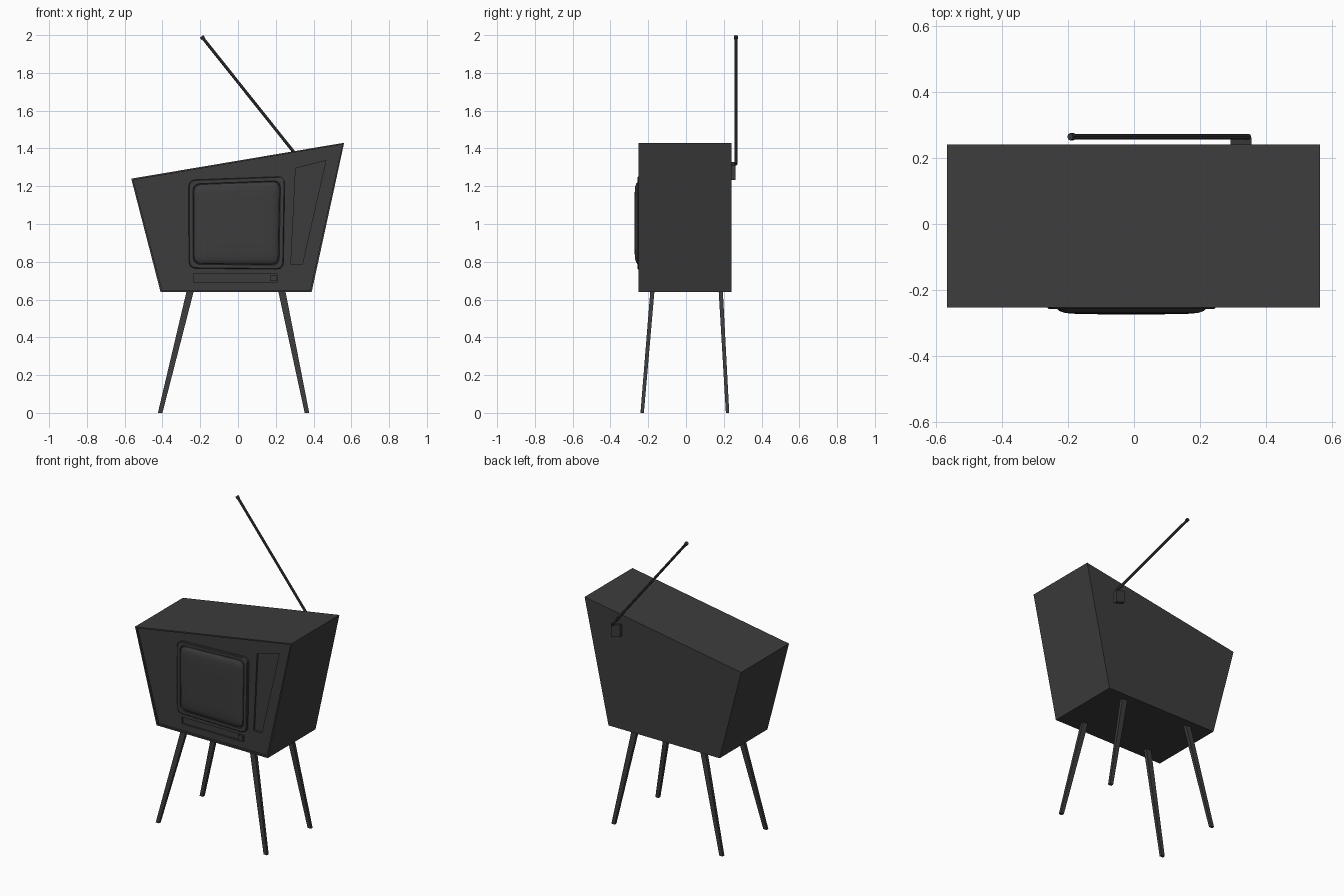
import bpy, bmesh, math
from mathutils import Vector

if "Cube" in bpy.data.objects:
    bpy.data.objects.remove(bpy.data.objects["Cube"])

dark = bpy.data.materials.new("dark_grey")
dark.diffuse_color = (0.045, 0.045, 0.045, 1)
dark.use_nodes = True
dark.node_tree.nodes["Principled BSDF"].inputs["Base Color"].default_value = dark.diffuse_color


def make_object(name, bm, smooth=False):
    bmesh.ops.recalc_face_normals(bm, faces=bm.faces)
    mesh = bpy.data.meshes.new(name)
    bm.to_mesh(mesh)
    bm.free()
    obj = bpy.data.objects.new(name, mesh)
    bpy.context.collection.objects.link(obj)
    mesh.materials.append(dark)
    if smooth:
        bpy.ops.object.select_all(action='DESELECT')
        obj.select_set(True)
        bpy.context.view_layer.objects.active = obj
        bpy.ops.object.shade_smooth_by_angle(angle=math.radians(35))
    return obj


def loft(rings):
    """Skin a list of equal-length point rings and cap both ends."""
    bm = bmesh.new()
    loops = [[bm.verts.new(p) for p in ring] for ring in rings]
    n = len(loops[0])
    for a, b in zip(loops, loops[1:]):
        for i in range(n):
            j = (i + 1) % n
            bm.faces.new((a[i], a[j], b[j], b[i]))
    bm.faces.new(loops[0])
    bm.faces.new(loops[-1])
    return bm


def prism(profile, y0, y1):
    return loft([[(x, y, z) for x, z in profile] for y in (y0, y1)])


def rounded_ring(quad, inset, radius, y, steps=6):
    """Quad in x/z, shrunk by inset, with curved corners, at depth y."""
    pts = [Vector(p) for p in quad]
    mid = sum(pts, Vector((0, 0))) / 4
    half = 0.245
    pts = [mid + (p - mid) * (1 - inset / half) for p in pts]
    ring = []
    for i, p in enumerate(pts):
        a = p + (pts[i - 1] - p).normalized() * radius
        b = p + (pts[(i + 1) % 4] - p).normalized() * radius
        for s in range(steps + 1):
            t = s / steps
            q = a * (1 - t) ** 2 + p * 2 * t * (1 - t) + b * t * t
            ring.append((q.x, y, q.y))
    return ring


FRONT, BACK, FACE = -0.252, 0.24, -0.24

# Cabinet with a thin rim around the sunken front
bm = prism([(-0.41, 0.64), (0.39, 0.64), (0.562, 1.43), (-0.565, 1.24)], FRONT, BACK)
bmesh.ops.recalc_face_normals(bm, faces=bm.faces)
bm.faces.ensure_lookup_table()
front = min(bm.faces, key=lambda f: f.calc_center_median().y)
bmesh.ops.inset_region(bm, faces=[front], thickness=0.013)
ext = bmesh.ops.extrude_face_region(bm, geom=[front])
bmesh.ops.translate(bm, vec=(0, FACE - FRONT, 0),
                    verts=[v for v in ext["geom"] if isinstance(v, bmesh.types.BMVert)])
if front.is_valid:
    bmesh.ops.delete(bm, geom=[front], context='FACES_ONLY')
cabinet = make_object("cabinet", bm)

# Sunken speaker panel and control slot
recesses = {
    "speaker_recess": [(0.28, 0.785), (0.34, 0.785), (0.465, 1.335), (0.305, 1.295)],
    "control_recess": [(-0.235, 0.692), (0.21, 0.692), (0.21, 0.735), (-0.235, 0.735)],
}
for name, profile in recesses.items():
    cutter = make_object(name, prism(profile, FACE - 0.05, FACE + 0.012))
    cutter.hide_render = True
    cutter.hide_set(True)
    mod = cabinet.modifiers.new(name, 'BOOLEAN')
    mod.operation = 'DIFFERENCE'
    mod.solver = 'EXACT'
    mod.object = cutter

# Small button at the end of the control slot
make_object("control_button",
            prism([(0.17, 0.697), (0.203, 0.697), (0.203, 0.728), (0.17, 0.728)],
                  FACE + 0.014, FACE - 0.002))

# Screen surround and bulging glass
screen = [(-0.26, 0.765), (0.24, 0.76), (0.248, 1.252), (-0.262, 1.233)]
make_object("screen_surround", loft([
    rounded_ring(screen, 0, 0.04, FACE + 0.005),
    rounded_ring(screen, 0, 0.04, -0.253),
    rounded_ring(screen, 0.004, 0.04, -0.257),
    rounded_ring(screen, 0.022, 0.04, -0.257),
    rounded_ring(screen, 0.024, 0.04, -0.249)]), smooth=True)
make_object("screen_glass", loft([
    rounded_ring(screen, inset, 0.045, y) for inset, y in
    [(0.025, -0.245), (0.027, -0.256), (0.035, -0.263), (0.05, -0.2685),
     (0.07, -0.271), (0.11, -0.2725), (0.16, -0.273)]]), smooth=True)


# Splayed, tapering legs
def leg(name, top, foot):
    rings = []
    for (x, y, z), w, d in ((top, 0.019, 0.011), (foot, 0.012, 0.009)):
        rings.append([(x + sx * w, y + sy * d, z)
                      for sx, sy in ((-1, -1), (1, -1), (1, 1), (-1, 1))])
    make_object(name, loft(rings))


for side, xt, xf in (("left", -0.253, -0.412), ("right", 0.232, 0.365)):
    for end, yt, yf in (("front", -0.178, -0.232), ("back", 0.184, 0.22)):
        leg(f"{end}_{side}_leg", (xt, yt, 0.645), (xf, yf, 0))


# Aerial bracket, rod and tip
make_object("aerial_bracket",
            prism([(0.292, 1.25), (0.355, 1.232), (0.355, 1.31), (0.292, 1.327)],
                  BACK - 0.002, 0.262))


def rod(name, start, end, radius):
    axis = end - start
    bm = bmesh.new()
    bmesh.ops.create_cone(bm, cap_ends=True, segments=8, radius1=radius,
                          radius2=radius, depth=axis.length)
    bmesh.ops.transform(bm, verts=bm.verts,
                        matrix=axis.to_track_quat('Z', 'Y').to_matrix().to_4x4())
    bmesh.ops.translate(bm, verts=bm.verts, vec=(start + end) / 2)
    make_object(name, bm, smooth=True)


base, tip = Vector((0.348, 0.264, 1.315)), Vector((-0.193, 0.264, 1.993))
rod("aerial_rod", base, tip, 0.008)
rod("aerial_tip", tip - (tip - base).normalized() * 0.016, tip, 0.011)
